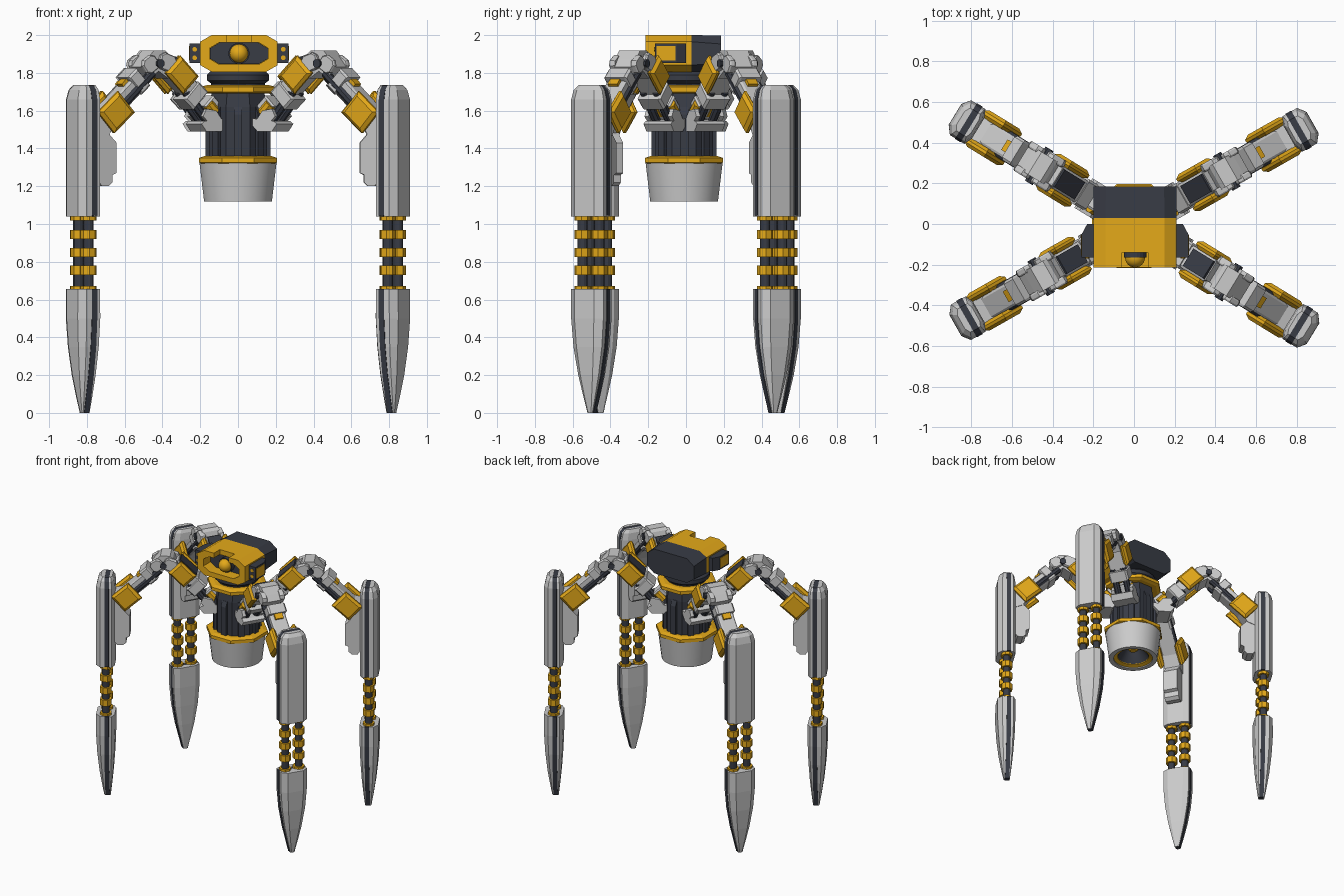
import bpy, bmesh
from math import sin, cos, pi, radians
from mathutils import Vector, Matrix

if "Cube" in bpy.data.objects:
    bpy.data.objects.remove(bpy.data.objects["Cube"])


def mat(name, rgb):
    m = bpy.data.materials.new(name)
    m.diffuse_color = (*rgb, 1)
    m.use_nodes = True
    m.node_tree.nodes["Principled BSDF"].inputs["Base Color"].default_value = m.diffuse_color
    return m


YEL = mat("yellow_paint", (0.78, 0.40, 0.01))
DARK = mat("dark_metal", (0.04, 0.045, 0.06))


def loft(name, rings, m=None):
    """Mesh skinned through rings of points, capped at both ends."""
    bm = bmesh.new()
    vs = [[bm.verts.new(p) for p in r] for r in rings]
    n = len(rings[0])
    for a, b in zip(vs, vs[1:]):
        for i in range(n):
            j = (i + 1) % n
            bm.faces.new((a[i], a[j], b[j], b[i]))
    bm.faces.new(vs[0])
    bm.faces.new(vs[-1])
    bmesh.ops.recalc_face_normals(bm, faces=bm.faces)
    me = bpy.data.meshes.new(name)
    bm.to_mesh(me)
    bm.free()
    if m:
        me.materials.append(m)
    return me


def put(name, me, mtx=Matrix(), smooth=False):
    ob = bpy.data.objects.new(name, me)
    bpy.context.collection.objects.link(ob)
    ob.matrix_world = mtx
    if smooth:
        bpy.ops.object.select_all(action='DESELECT')
        ob.select_set(True)
        bpy.context.view_layer.objects.active = ob
        bpy.ops.object.shade_smooth_by_angle(angle=radians(35))
    return ob


def turned(name, prof, n, m=None, y=-0.01):
    """Upright round or polygonal part from (radius, z) pairs."""
    return loft(name, [[(r * cos((i + .5) * 2 * pi / n), y + r * sin((i + .5) * 2 * pi / n), z)
                        for i in range(n)] for r, z in prof], m)


def tube(name, p, q, r, m=None, n=8):
    p, q = Vector(p), Vector(q)
    rot = (q - p).to_track_quat('Z', 'Y')
    return loft(name, [[c + rot @ Vector((r * cos((i + .5) * 2 * pi / n), r * sin((i + .5) * 2 * pi / n), 0))
                        for i in range(n)] for c in (p, q)], m)


def prism(name, pts, v0, v1, m=None, ch=0.0):
    """Side profile in (out, up), extruded sideways, with chamfered ends."""
    cu = sum(p[0] for p in pts) / len(pts)
    cz = sum(p[1] for p in pts) / len(pts)
    k = 1 - ch / 0.07
    small = [(cu + (u - cu) * k, cz + (z - cz) * k) for u, z in pts]
    rows = [(pts, v0), (pts, v1)] if not ch else [(small, v0), (pts, v0 + ch), (pts, v1 - ch), (small, v1)]
    return loft(name, [[(u, v, z) for u, z in ps] for ps, v in rows], m)


def block(name, c, L, H, v0, v1, deg, m=None, ch=0.0, cut=0.0):
    """Tilted box: L along the arm, H across it, optional cut corners."""
    a, h = L / 2, H / 2
    pts = [(-a, -h), (a, -h), (a, h), (-a, h)] if not cut else [
        (-a + cut, -h), (a - cut, -h), (a, -h + cut), (a, h - cut),
        (a - cut, h), (-a + cut, h), (-a, h - cut), (-a, -h + cut)]
    t = radians(deg)
    return prism(name, [(c[0] + x * cos(t) - z * sin(t), c[1] + x * sin(t) + z * cos(t))
                        for x, z in pts], v0, v1, m, ch)


def shell(name, rows, u0, s, m=None):
    """Chamfered half shell; rows are (z, half width, thickness)."""
    return loft(name, [[(u0, -w, z), (u0 + s * t * .5, -w, z), (u0 + s * t, -w * .6, z),
                        (u0 + s * t, w * .6, z), (u0 + s * t * .5, w, z), (u0, w, z)]
                       for z, w, t in rows], m)


# ---- body column, collars and hollow drum
put("body_column", turned("body_column", [(.165, 1.34), (.165, 1.62), (.15, 1.70)], 8, DARK))
for i in range(8):
    put(f"column_rib_{i}", prism("column_rib", [(.12, 1.35), (.172, 1.35), (.172, 1.58), (.155, 1.62), (.12, 1.62)],
                                 -.022, .022, DARK), Matrix.Translation((0, -.01, 0)) @ Matrix.Rotation(i * pi / 4, 4, 'Z'))
put("upper_collar", turned("upper_collar", [(.19, 1.69), (.215, 1.70), (.215, 1.725), (.18, 1.735)], 8, YEL))
put("lower_collar", turned("lower_collar", [(.21, 1.32), (.223, 1.325), (.223, 1.35), (.19, 1.36)], 8, YEL))
put("neck", turned("neck", [(.14, 1.72), (.145, 1.745), (.165, 1.76), (.165, 1.79), (.14, 1.815), (.1, 1.83)], 24, DARK), smooth=True)
put("drum", turned("drum", [(.205, 1.325), (.18, 1.118), (.145, 1.118), (.135, 1.27)], 32), smooth=True)
put("drum_inner_ring", turned("drum_inner_ring", [(.142, 1.24), (.147, 1.125), (.115, 1.135), (.1, 1.23)], 32, YEL), smooth=True)
put("drum_cavity", turned("drum_cavity", [(.116, 1.25), (.114, 1.14), (.06, 1.215), (.05, 1.24)], 32, DARK), smooth=True)
put("drum_core", turned("drum_core", [(.04, 1.25), (.04, 1.2), (.025, 1.185)], 16, YEL), smooth=True)


# ---- head: yellow front frame with recess, dark back half, eye
def octo(w, h, cx, cz, y, zc=1.903):
    return [(x + .005, y, zc + z) for x, z in ((-w, -h + cz), (-w + cx, -h), (w - cx, -h), (w, -h + cz),
                                               (w, h - cz), (w - cx, h), (-w + cx, h), (-w, h - cz))]


head = put("head_front", loft("head_front", [octo(.205, .097, .06, .035, .03), octo(.205, .097, .06, .035, -.215),
                                             octo(.155, .058, .05, .03, -.215), octo(.155, .058, .05, .03, -.11)], YEL))
cut = put("brow_cutter", loft("brow_cutter", [[(x, y, z) for x, y in ((-.06, -.3), (.07, -.3), (.07, -.14), (-.06, -.14))]
                                              for z in (1.93, 2.1)]))
cut.hide_render = True
cut.hide_viewport = True
mod = head.modifiers.new("brow_notch", 'BOOLEAN')
mod.operation = 'DIFFERENCE'
mod.object = cut
mod.solver = 'EXACT'
put("head_back", loft("head_back", [octo(.205, .097, .06, .035, .03), octo(.203, .095, .06, .045, .185)], DARK))
put("face_plate", loft("face_plate", [octo(.154, .057, .05, .03, -.13), octo(.154, .057, .05, .03, -.105)], DARK))
put("eye_socket", tube("eye_socket", (.005, -.11, 1.903), (.005, -.165, 1.903), .056, DARK, 20))
bm = bmesh.new()
bmesh.ops.create_uvsphere(bm, u_segments=24, v_segments=14, radius=.049,
                          matrix=Matrix.Translation((.005, -.165, 1.903)))
eye = bpy.data.meshes.new("eye")
bm.to_mesh(eye)
bm.free()
eye.materials.append(YEL)
put("eye", eye, smooth=True)

# ---- side pods with lamps
for s, side in ((-1, "left"), (1, "right")):
    x = lambda d: .005 + s * d
    put(f"{side}_pod", loft("pod", [[(x(a), b, z) for a, b in ((.19, -.165), (.262, -.165), (.262, -.05), (.235, .0), (.19, .0))]
                                    for z in (1.852, 1.955)], DARK))
    put(f"{side}_pod_cap", loft("pod_cap", [[(x(d), b, z) for b, z in ((-.155, 1.865), (-.055, 1.865), (-.055, 1.942), (-.155, 1.942))]
                                            for d in (.255, .265)], YEL))
    for z in (1.88, 1.925):
        put(f"{side}_lamp", tube("lamp", (x(.235), -.16, z), (x(.235), -.17, z), .013, YEL))

# ---- one leg, modelled pointing along +x
leg = []


def part(name, me):
    leg.append((name, me))


# hip bracket and upper arm
part("hip_plate", prism("hip_plate", [(.12, 1.53), (.16, 1.49), (.25, 1.49), (.28, 1.53), (.26, 1.545), (.12, 1.56)], -.085, .085))
part("hip_mount", block("hip_mount", (.17, 1.61), .12, .08, -.05, .05, 45, None, .01))
part("upper_arm_core", block("upper_arm_core", (.37, 1.765), .25, .09, -.062, .062, 43, None, .012))
part("upper_arm_step", block("upper_arm_step", (.30, 1.68), .08, .13, -.072, .072, 43, None, .012))
part("upper_arm_cover", block("upper_arm_cover", (.375, 1.815), .16, .05, -.05, .05, 43, DARK))
part("shoulder", prism("shoulder", [(.43, 1.80), (.47, 1.90), (.49, 1.918), (.56, 1.918), (.60, 1.87), (.63, 1.83), (.58, 1.77), (.53, 1.81), (.47, 1.77)], -.065, .065))
part("lower_arm_core", block("lower_arm_core", (.72, 1.67), .26, .09, -.06, .06, -43, None, .012))
part("lower_arm_step", block("lower_arm_step", (.645, 1.755), .07, .125, -.07, .07, -43, None, .012))
part("lower_arm_cover", block("lower_arm_cover", (.70, 1.74), .05, .05, -.03, .03, -43, YEL))
part("elbow", prism("elbow", [(.76, 1.58), (.82, 1.62), (.90, 1.60), (.90, 1.44), (.83, 1.47)], -.06, .06))
part("elbow_bracket", prism("elbow_bracket", [(.905, 1.56), (.84, 1.54), (.82, 1.47), (.78, 1.43), (.78, 1.27), (.805, 1.26),
                                              (.805, 1.22), (.83, 1.2), (.87, 1.2), (.905, 1.25)], -.055, .055))
for s in (-1, 1):
    def pair(name, *a):
        part(name, block(name, *a))
    part("hip_cheek", prism("hip_cheek", [(.14, 1.53), (.23, 1.53), (.27, 1.57), (.25, 1.61), (.19, 1.6)], s * .06, s * .085))
    part("hip_piston", tube("hip_piston", (.20, s * .04, 1.52), (.35, s * .04, 1.70), .024, DARK))
    part("hip_piston_collar", tube("hip_piston_collar", (.165, s * .04, 1.585), (.215, s * .04, 1.635), .03, YEL))
    pair("upper_arm_panel", (.40, 1.79), .155, .13, *sorted((s * .06, s * .105)), 45, YEL, .016)
    pair("lower_arm_panel", (.80, 1.592), .165, .15, *sorted((s * .058, s * .105)), -42, YEL, .016)
    pair("shoulder_cheek_in", (.485, 1.855), .10, .09, *sorted((s * .05, s * .09)), 20, None, .008, .02)
    pair("shoulder_cheek_out", (.585, 1.845), .09, .085, *sorted((s * .05, s * .085)), -35, None, .008, .02)
    part("shoulder_pin", tube("shoulder_pin", (.535, s * .06, 1.85), (.535, s * .098, 1.85), .024, DARK))
    part("lower_arm_piston", tube("lower_arm_piston", (.56, s * .05, 1.80), (.74, s * .05, 1.63), .024, DARK))

# shin housing: grey shells around a dark core
U0, U1 = .925, .957
part("shin_outer_shell", shell("shin_outer_shell", [(1.04, .1, .062), (1.66, .1, .062), (1.71, .088, .05), (1.735, .065, .03)], U1, 1))
part("shin_inner_shell", shell("shin_inner_shell", [(1.04, .1, .038), (1.66, .1, .038), (1.71, .088, .032), (1.735, .065, .02)], U0, -1))
foot = [(.655, .1, .062), (.5, .1, .063), (.35, .088, .055), (.2, .063, .04), (.08, .035, .022), (0, .015, .008)]
part("foot_outer_shell", shell("foot_outer_shell", foot, U1, 1))
part("foot_inner_shell", shell("foot_inner_shell", [(z, w, t * .62) for z, w, t in foot], U0, -1))
for name, rows in (("shin_core", [(1.045, .103), (1.66, .103), (1.71, .09), (1.732, .066)]),
                   ("foot_core", [(z, w + .003) for z, w, t in foot])):
    part(name, loft(name, [[(U0, -w, z), (U1, -w, z), (U1, w, z), (U0, w, z)] for z, w in rows], DARK))

# twin ankle pistons with yellow rings
for v in (-.052, .052):
    part("ankle_rod", tube("ankle_rod", (.95, v, .64), (.95, v, 1.06), .027, DARK, 12))
    for z, h in ((.66, .011), (.755, .024), (.85, .024), (.945, .024), (1.03, .011)):
        part("ankle_ring", tube("ankle_ring", (.95, v, z - h), (.95, v, z + h), .043, YEL, 8))

# ---- four legs
for where, deg, dr in (("back_right", 29.6, -.01), ("back_left", 148.5, .012),
                       ("front_left", 209.6, -.01), ("front_right", 328.5, .012)):
    M = Matrix.Rotation(radians(deg), 4, 'Z') @ Matrix.Translation((dr, 0, 0))
    for name, me in leg:
        put(f"{where}_{name}", me, M)
